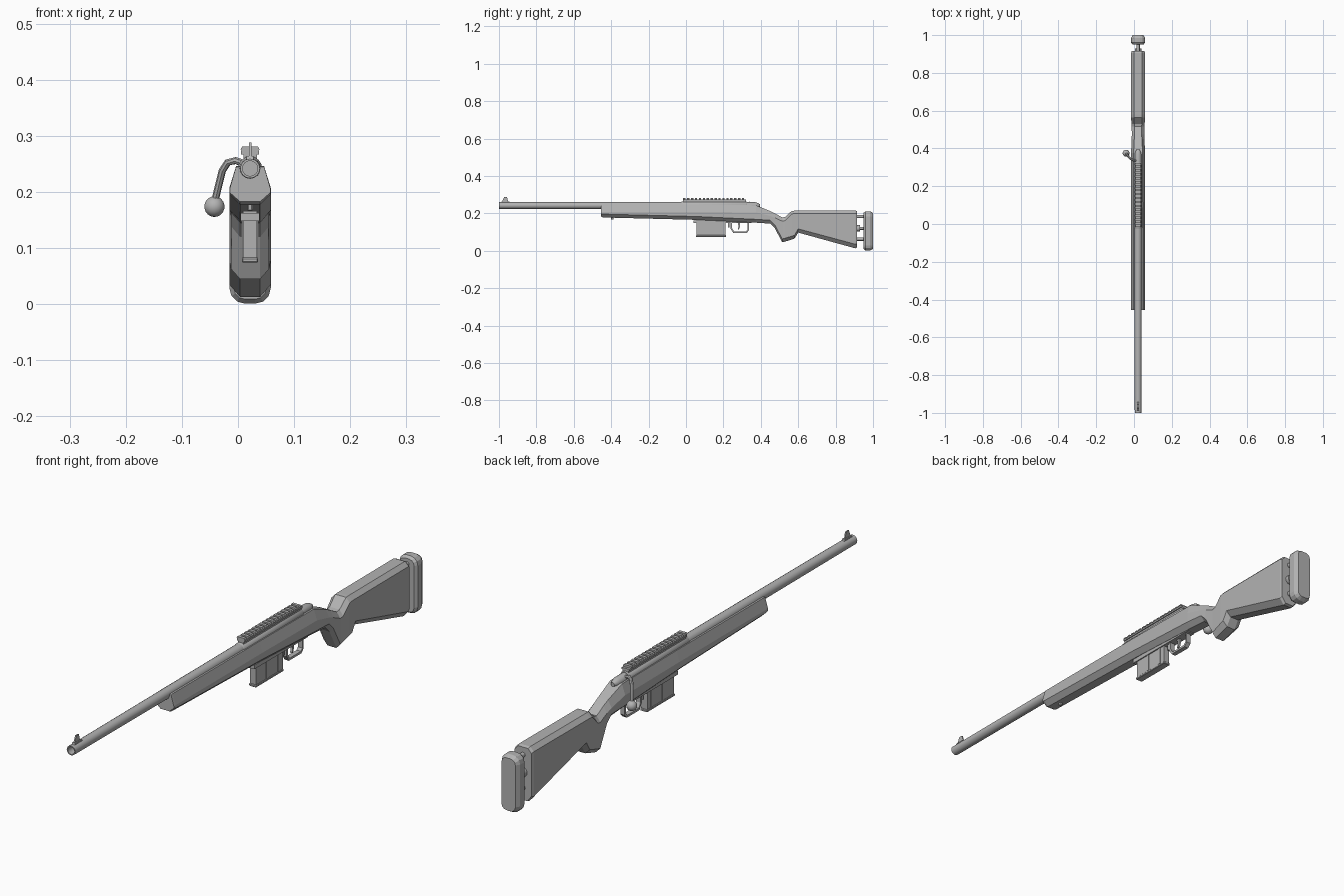
import bpy, bmesh, math
from mathutils import Vector

cube = bpy.data.objects.get("Cube")
if cube:
    bpy.data.objects.remove(cube, do_unlink=True)

CX, BORE_Z = 0.0215, 0.242   # centre plane and bore height

grey = bpy.data.materials.new("plain grey")
grey.use_nodes = True
tint = (0.45, 0.45, 0.45, 1)
grey.diffuse_color = tint
grey.node_tree.nodes["Principled BSDF"].inputs["Base Color"].default_value = tint


def finish(name, bm, smooth=False):
    bmesh.ops.recalc_face_normals(bm, faces=bm.faces)
    mesh = bpy.data.meshes.new(name)
    bm.to_mesh(mesh)
    bm.free()
    mesh.materials.append(grey)
    ob = bpy.data.objects.new(name, mesh)
    bpy.context.collection.objects.link(ob)
    if smooth:
        bpy.ops.object.select_all(action='DESELECT')
        ob.select_set(True)
        bpy.context.view_layer.objects.active = ob
        bpy.ops.object.shade_smooth_by_angle(angle=math.radians(35))
    return ob


def loft(name, rings, smooth=False, cap=True):
    """Skin a row of equal-length rings."""
    bm = bmesh.new()
    rows = [[bm.verts.new(p) for p in r] for r in rings]
    n = len(rows[0])
    for a, b in zip(rows, rows[1:]):
        for i in range(n):
            j = (i + 1) % n
            bm.faces.new((a[i], a[j], b[j], b[i]))
    if cap:
        bm.faces.new(rows[0])
        bm.faces.new(rows[-1])
    return finish(name, bm, smooth)


def circle(y, r, x=CX, z=BORE_Z, n=16):
    return [(x + r * math.cos(t), y, z + r * math.sin(t))
            for t in (2 * math.pi * i / n for i in range(n))]


def turned(name, profile, x=CX, z=BORE_Z, n=16):
    return loft(name, [circle(y, r, x, z, n) for y, r in profile], True)


def box(name, half_w, y0, y1, z0, z1, x=CX, bevel=0.0):
    bm = bmesh.new()
    bmesh.ops.create_cube(bm, size=1)
    for v in bm.verts:
        v.co = (x + v.co.x * 2 * half_w, (y0 + y1) / 2 + v.co.y * (y1 - y0),
                (z0 + z1) / 2 + v.co.z * (z1 - z0))
    if bevel:
        bmesh.ops.bevel(bm, geom=bm.edges[:], offset=bevel, segments=1, affect='EDGES')
    return finish(name, bm)


def plate(name, outline, half_w):
    """Side outline in (y, z), extruded across the width."""
    return loft(name, [[(CX + s * half_w, y, z) for y, z in outline] for s in (-1, 1)])


def tube(name, path, r, n=8):
    pts = [Vector(p) for p in path]
    rings = []
    for i, p in enumerate(pts):
        d = (pts[min(i + 1, len(pts) - 1)] - pts[max(i - 1, 0)]).normalized()
        u = d.cross(Vector((0, 1, 0.2))).normalized()
        w = d.cross(u)
        rings.append([p + r * (math.cos(t) * u + math.sin(t) * w)
                      for t in (2 * math.pi * k / n for k in range(n))])
    return loft(name, rings, True)


# Stock: chamfered section swept from fore-end to butt
def section(y, top, bot, ct, cb, wt, hw=0.037):
    right = [(wt, top), (hw, top - ct), (hw, bot + cb), (0.018, bot)]
    return ([(CX + x, y, z) for x, z in right] +
            [(CX - x, y, z) for x, z in reversed(right)])


loft("stock", [section(*s) for s in (
    (-0.455, 0.245, 0.183, 0.038, 0.016, 0.025, 0.036),
    (-0.445, 0.246, 0.178, 0.039, 0.018, 0.025),
    (0.06, 0.246, 0.165, 0.039, 0.018, 0.025),
    (0.375, 0.243, 0.150, 0.038, 0.018, 0.024),
    (0.45, 0.212, 0.145, 0.026, 0.018, 0.020, 0.034),
    (0.475, 0.200, 0.120, 0.024, 0.018, 0.019, 0.033),
    (0.515, 0.178, 0.045, 0.020, 0.018, 0.019, 0.034),
    (0.53, 0.181, 0.049, 0.020, 0.018, 0.020, 0.035),
    (0.565, 0.213, 0.060, 0.016, 0.018, 0.022),
    (0.58, 0.214, 0.065, 0.015, 0.018, 0.022),
    (0.60, 0.214, 0.097, 0.015, 0.020, 0.022),
    (0.905, 0.215, 0.013, 0.015, 0.022, 0.022),
    (0.915, 0.211, 0.017, 0.015, 0.022, 0.020, 0.034))])


# Butt pad with rounded outline and softened rims
def pad_ring(y, inset):
    r, pts = 0.028, []
    for k, (sx, sz) in enumerate(((1, 1), (-1, 1), (-1, -1), (1, -1))):
        for i in range(4):
            t = math.pi / 2 * (k + i / 3)
            pts.append((CX + sx * (0.037 - r) + (r - inset) * math.cos(t), y,
                        0.106 + sz * (0.105 - r) + (r - inset) * math.sin(t)))
    return pts


loft("butt_pad", [pad_ring(0.95, 0.008), pad_ring(0.96, 0),
                  pad_ring(0.985, 0), pad_ring(1.0, 0.009)])
for label, z in (("upper", 0.183), ("lower", 0.062)):
    turned(label + "_pad_post", [(0.90, 0.009), (0.96, 0.009)], z=z, n=12)
turned("pad_adjuster_screw", [(0.90, 0.008), (0.96, 0.008)], z=0.12, n=12)
turned("pad_adjuster_wheel", [(0.912, 0.017), (0.93, 0.017)], z=0.12, n=16)

# Barrel with a hollow muzzle, receiver and bolt
turned("barrel", [(-0.94, 0.0135), (-1.0, 0.0135), (-1.0, 0.0175),
                  (-0.45, 0.0185), (0.0, 0.0195)])
turned("receiver", [(-0.025, 0.019), (-0.02, 0.0215), (0.32, 0.0215), (0.325, 0.019)])
turned("bolt_shroud", [(0.31, 0.0175), (0.37, 0.0175), (0.385, 0.013), (0.395, 0.007)])

# Front sight
plate("front_sight_base", [(-0.99, 0.255), (-0.985, 0.264), (-0.945, 0.264),
                           (-0.94, 0.255)], 0.006)
plate("front_sight_blade", [(-0.985, 0.26), (-0.972, 0.288), (-0.957, 0.286),
                            (-0.95, 0.26)], 0.0022)

# Slotted top rail
box("rail_base", 0.012, -0.015, 0.32, 0.255, 0.270)
box("rail_bed", 0.016, -0.015, 0.32, 0.267, 0.273)
TEETH = 16
for i in range(TEETH):
    y = -0.015 + 0.335 * i / TEETH
    plate_ring = [(-0.014, 0.272), (-0.017, 0.276), (-0.014, 0.281),
                  (0.014, 0.281), (0.017, 0.276), (0.014, 0.272)]
    loft("rail_tooth", [[(CX + x, yy, z) for x, z in plate_ring]
                        for yy in (y, y + 0.012)])

# Bolt handle and knob
tube("bolt_handle", [(0.012, 0.335, 0.250), (-0.004, 0.338, 0.256), (-0.018, 0.345, 0.253),
                     (-0.028, 0.355, 0.238), (-0.041, 0.373, 0.185)], 0.0065)
bm = bmesh.new()
bmesh.ops.create_uvsphere(bm, u_segments=14, v_segments=9, radius=0.0185)
bmesh.ops.translate(bm, vec=(-0.042, 0.375, 0.174), verts=bm.verts)
finish("bolt_knob", bm, True)

# Magazine with side ribs and floor plate
box("magazine", 0.0125, 0.057, 0.212, 0.080, 0.175)
box("magazine_floor", 0.0145, 0.053, 0.215, 0.074, 0.083, bevel=0.002)
for y in (0.115, 0.18):
    box("magazine_rib", 0.0142, y, y + 0.012, 0.083, 0.165)
box("magazine_well", 0.017, 0.04, 0.35, 0.148, 0.163)
box("magazine_catch", 0.006, 0.224, 0.232, 0.125, 0.155)

# Trigger guard: an open rounded loop
outer = [(0.238, 0.155), (0.238, 0.118), (0.252, 0.096), (0.325, 0.096),
         (0.338, 0.110), (0.338, 0.155)]
inner = [(0.246, 0.155), (0.246, 0.121), (0.256, 0.104), (0.322, 0.104),
         (0.330, 0.113), (0.330, 0.155)]
loft("trigger_guard", [[(CX + s * 0.009, y, z) for s, (y, z) in
                        ((-1, o), (1, o), (1, i), (-1, i))]
                       for o, i in zip(outer, inner)])
plate("trigger", [(0.275, 0.155), (0.281, 0.13), (0.277, 0.113), (0.283, 0.113),
                  (0.289, 0.13), (0.289, 0.155)], 0.004)

# Sling stud
box("sling_stud", 0.005, -0.40, -0.388, 0.166, 0.182, bevel=0.002)
